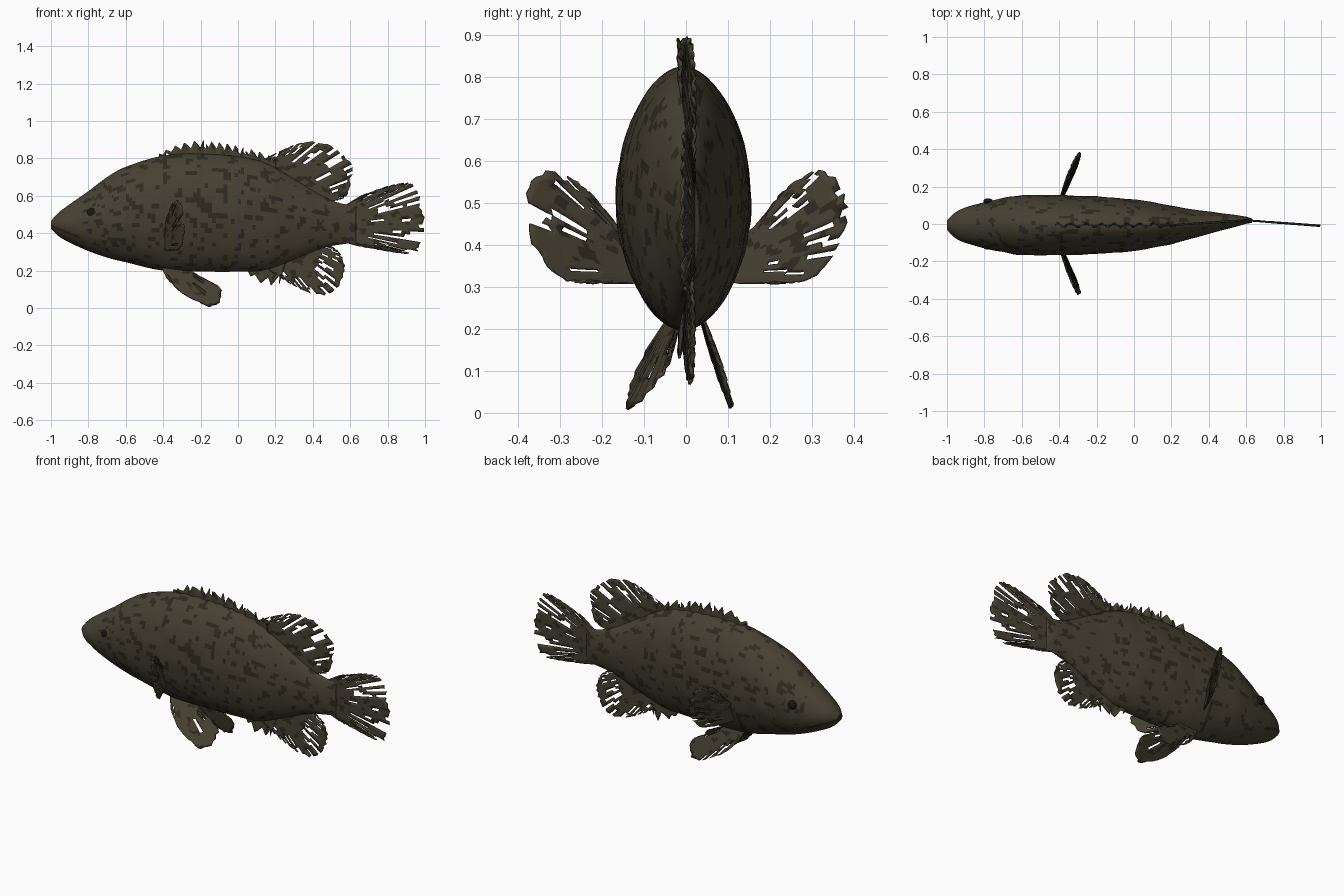
import bpy, bmesh, math, random
from mathutils import Vector, noise

cube = bpy.data.objects.get("Cube")
if cube:
    bpy.data.objects.remove(cube)
rng = random.Random(4)


def material(name, rgb):
    m = bpy.data.materials.new(name)
    m.use_nodes = True
    m.diffuse_color = (*rgb, 1)
    bsdf = m.node_tree.nodes["Principled BSDF"]
    bsdf.inputs["Base Color"].default_value = (*rgb, 1)
    bsdf.inputs["Roughness"].default_value = 0.9
    return m


OLIVE = material("olive brown", (0.062, 0.052, 0.032))
DARK = material("dark brown", (0.028, 0.023, 0.014))
BLACK = material("eye black", (0.008, 0.008, 0.007))


def spline(pts, u):
    """Smooth point at u in 0..1 along a list of tuples."""
    s = min(max(u, 0), 1) * (len(pts) - 1)
    i = min(int(s), len(pts) - 2)
    f = s - i
    p0, p1, p2, p3 = (pts[min(max(k, 0), len(pts) - 1)] for k in range(i - 1, i + 3))
    return [0.5 * (2 * b + (c - a) * f + (2 * a - 5 * b + 4 * c - d) * f * f
                   + (3 * b - a - 3 * c + d) * f ** 3)
            for a, b, c, d in zip(p0, p1, p2, p3)]


def bend(x):
    """Slight sideways curve of the rear of the fish."""
    if x < 0.2:
        return -0.006
    if x < 0.6:
        return -0.006 + 0.026 * (x - 0.2) / 0.4
    return 0.02 - 0.03 * (x - 0.6) / 0.4


def mottled(c, limit):
    return noise.noise(Vector((c.x * 22, c.y * 22, c.z * 34))) > limit


def finish(bm, name, limit, mouth=False):
    bmesh.ops.recalc_face_normals(bm, faces=bm.faces)
    for f in bm.faces:
        f.smooth = True
        c = f.calc_center_median()
        dark = mottled(c, limit)
        if mouth and c.x < -0.84:
            dark = abs(c.z - (0.44 - 0.4 * (c.x + 1))) < 0.007
        f.material_index = int(dark)
    me = bpy.data.meshes.new(name)
    bm.to_mesh(me)
    bm.free()
    ob = bpy.data.objects.new(name, me)
    bpy.context.collection.objects.link(ob)
    me.materials.append(OLIVE)
    me.materials.append(DARK)
    return ob


# Body: stations of x, top, bottom, half width
STATIONS = [(-1, .465, .425, .025), (-.96, .51, .385, .065), (-.9, .555, .35, .095),
            (-.8, .625, .305, .125), (-.7, .70, .27, .145), (-.6, .755, .245, .16),
            (-.4, .815, .20, .16), (-.2, .825, .195, .153), (0, .81, .195, .137),
            (.15, .775, .205, .113), (.3, .69, .26, .08), (.45, .60, .32, .05),
            (.55, .56, .34, .03), (.63, .55, .35, .012)]
RINGS, SIDES = 130, 72
bm = bmesh.new()
rings = []
for i in range(RINGS + 1):
    x, top, bot, w = spline(STATIONS, i / RINGS)
    ring = []
    for k in range(SIDES):
        a = math.tau * k / SIDES
        c, s = math.cos(a), math.sin(a)
        y = w * c * abs(c) ** 0.12
        z = (top + bot) / 2 + (top - bot) / 2 * s
        bump = 1 + 0.03 * noise.noise(Vector((x * 12, y * 12, z * 12)))
        ring.append(bm.verts.new((x, y * bump + bend(x), z)))
    rings.append(ring)
for r, q in zip(rings, rings[1:]):
    for k in range(SIDES):
        n = (k + 1) % SIDES
        bm.faces.new((r[k], r[n], q[n], q[k]))
bm.faces.new(rings[0])
bm.faces.new(rings[-1])
finish(bm, "body", 0.27, mouth=True)


def fin(name, base, edge, place, rays=40, rows=18, slits=30, spiny=False):
    """Ribbed membrane lofted from base to edge, with torn slits along the rays."""
    bm = bmesh.new()
    grid = []
    for i in range(rays + 1):
        u = i / rays
        a, b = Vector(spline(base, u)), Vector(spline(edge, u))
        reach = rng.uniform(0.95, 1.0)
        if spiny:
            reach = (1.0, 0.8, 0.6)[i % 3]
        col = []
        for j in range(rows + 1):
            t = j / rows
            p = a.lerp(b, t * reach)
            ripple = (0.003 if i % 2 else -0.003) * t
            if spiny:
                ripple = 0.014 * t * math.sin(i * 1.3)
            col.append(bm.verts.new(place(p.x, p.y, ripple)))
        grid.append(col)
    cells = {}
    for i in range(rays):
        for j in range(rows):
            cells[i, j] = bm.faces.new((grid[i][j], grid[i + 1][j],
                                        grid[i + 1][j + 1], grid[i][j + 1]))
    torn = set()
    for _ in range(slits):
        i, j = rng.randrange(1, rays - 1), rng.randrange(rows // 3, rows)
        for k in range(j, min(rows, j + rng.randint(2, 6))):
            torn.add(cells[i, k])
    bmesh.ops.delete(bm, geom=list(torn), context='FACES')
    ob = finish(bm, name, 0.27)
    mod = ob.modifiers.new("thickness", 'SOLIDIFY')
    mod.thickness = 0.007
    mod.offset = 0
    return ob


def median(x, z, r):
    return (x, bend(x) + r, z)


# Fins along the centre line
fin("spiny_dorsal_fin",
    [(-.42, .79), (-.2, .80), (0, .78), (.2, .73)],
    [(-.42, .825), (-.32, .875), (-.2, .895), (-.1, .885), (0, .865), (.1, .84), (.2, .80)],
    median, rays=42, rows=6, slits=4, spiny=True)
fin("soft_dorsal_fin",
    [(.1, .76), (.2, .72), (.35, .62), (.48, .55)],
    [(.15, .80), (.25, .85), (.34, .885), (.44, .89), (.54, .85), (.61, .77),
     (.605, .68), (.58, .60), (.51, .575)],
    median, slits=34)
fin("anal_fin",
    [(.12, .24), (.25, .27), (.35, .31), (.46, .36)],
    [(.19, .19), (.28, .13), (.38, .08), (.48, .07), (.55, .13), (.575, .22),
     (.54, .30), (.48, .335)],
    median, slits=34)
fin("anal_spines", [(.04, .22), (.26, .26)], [(.07, .17), (.15, .12), (.22, .13)],
    median, rays=9, rows=5, slits=0, spiny=True)
fin("tail_fin",
    [(.56, .54), (.57, .45), (.56, .355)],
    [(.66, .60), (.78, .645), (.89, .67), (.955, .655), (.985, .56), (1, .45),
     (.98, .34), (.94, .29), (.8, .305), (.66, .33)],
    median, rays=52, slits=60)

# Paired fins and eyes
for side, label in ((1, "left"), (-1, "right")):
    def pectoral(y, z, r):
        return (-.4 + (y - .13) * .46 - (z - .43) * .12 + r, side * y, z)

    def pelvic(x, z, r):
        across = (x + .35) * .55 + (z - .2) * .84
        twist = 0.1 if side > 0 else -0.5
        return (x, side * (.045 + (.2 - z) * .36 + across * twist + r), z)

    fin(label + "_pectoral_fin",
        [(.13, .41), (.12, .36), (.11, .31)],
        [(.17, .43), (.21, .50), (.26, .55), (.32, .58), (.37, .555), (.388, .49),
         (.375, .42), (.34, .36), (.30, .32), (.24, .31), (.17, .31)],
        pectoral, slits=24)
    fin(label + "_pelvic_fin",
        [(-.41, .22), (-.35, .22), (-.28, .22)],
        [(-.38, .16), (-.30, .08), (-.21, .03), (-.14, .005), (-.09, .04), (-.09, .10),
         (-.15, .14), (-.25, .19)],
        pelvic, rays=26, slits=6)

    bpy.ops.mesh.primitive_uv_sphere_add(segments=20, ring_count=12, radius=0.026,
                                         location=(-.78, side * .122, .51))
    eye = bpy.context.object
    eye.name = label + "_eye"
    eye.scale.y = 0.6
    eye.data.materials.append(BLACK)
    bpy.ops.object.shade_smooth_by_angle()
